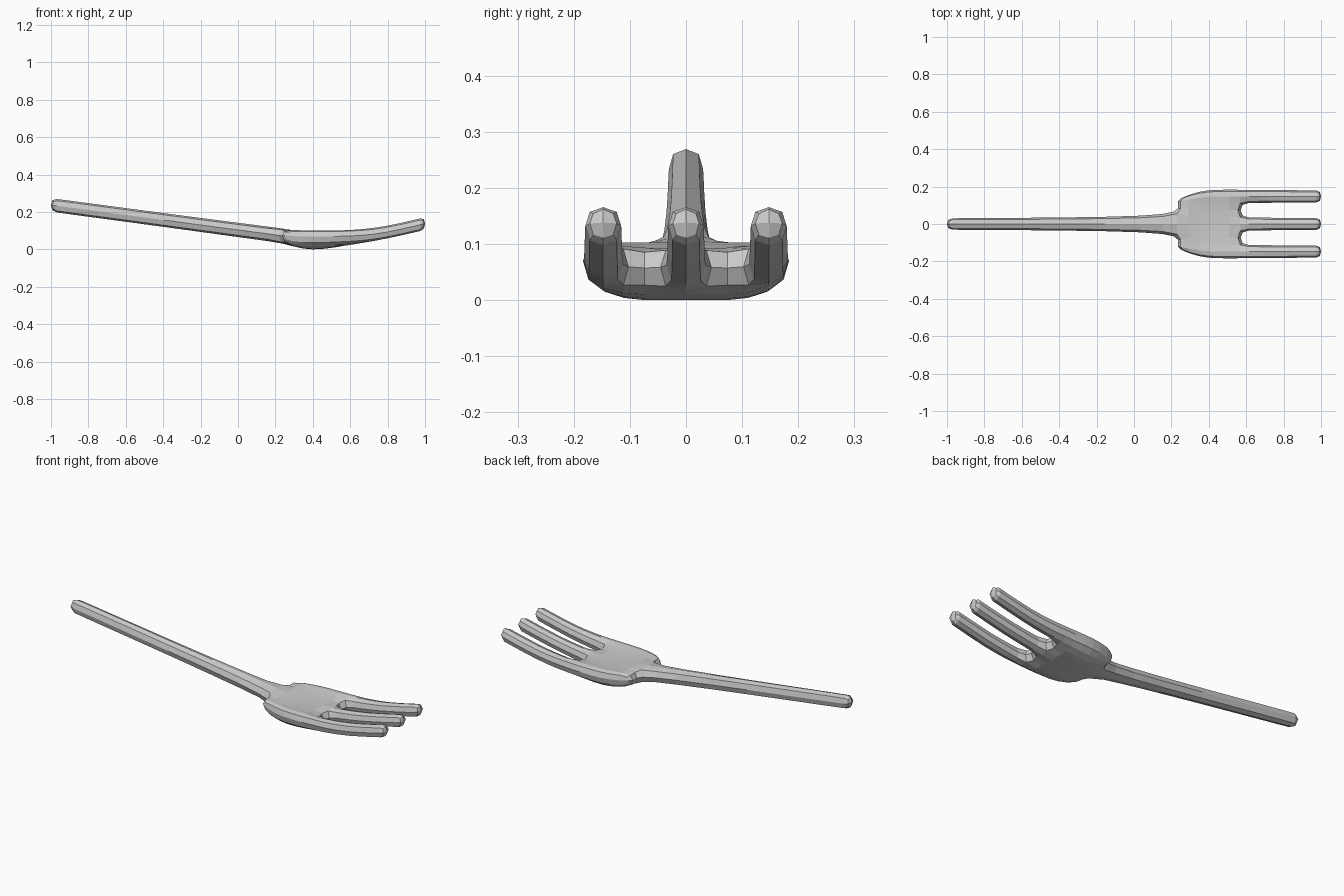
import bpy, bmesh

if "Cube" in bpy.data.objects:
    bpy.data.objects.remove(bpy.data.objects["Cube"])

# Cross-sections along the fork: x, (inner, middle, outer half widths),
# (bottom z of each), (top z of each). The handle uses the inner lane only.
STATIONS = [
    (-1.00, (0.030,), (0.202,), (0.272,)),
    (-0.94, (0.031,), (0.193,), (0.266,)),
    (-0.38, (0.034,), (0.118,), (0.191,)),
    (0.07, (0.043,), (0.056,), (0.133,)),
    (0.235, (0.064, 0.105, 0.135), (0.034, 0.034, 0.045), (0.112, 0.108, 0.104)),
    (0.35, (0.040, 0.110, 0.176), (0.0, 0.0, 0.030), (0.093, 0.096, 0.106)),
    (0.45, (0.036, 0.112, 0.184), (0.0, 0.0, 0.030), (0.089, 0.094, 0.106)),
    (0.57, (0.036, 0.112, 0.183), (0.019, 0.020, 0.034), (0.094, 0.096, 0.107)),
    (0.66, (0.034, 0.113, 0.182), (0.034, 0.034, 0.038), (0.103, 0.104, 0.110)),
    (0.78, (0.033, 0.114, 0.181), (0.054, 0.054, 0.054), (0.121, 0.121, 0.121)),
    (0.95, (0.032, 0.115, 0.180), (0.092, 0.092, 0.092), (0.159, 0.159, 0.159)),
    (1.00, (0.031, 0.116, 0.179), (0.104, 0.104, 0.104), (0.172, 0.172, 0.172)),
]
HEAD_START, TINE_START = 4, 7
COLUMNS = [(-1, 2), (-1, 1), (-1, 0), (1, 0), (1, 1), (1, 2)]

bm = bmesh.new()
cache = {}


def vert(i, k, top):
    key = (i, k, top)
    if key not in cache:
        x, ys, bots, tops = STATIONS[i]
        side, n = COLUMNS[k]
        cache[key] = bm.verts.new((x, side * ys[n], (tops if top else bots)[n]))
    return cache[key]


# Occupied cells: handle, full-width head, three tines
cells = set()
for i in range(len(STATIONS) - 1):
    lanes = (2,) if i < HEAD_START else range(5) if i < TINE_START else (0, 2, 4)
    cells.update((i, lane) for lane in lanes)


def wall(a, b):
    bm.faces.new((vert(*a, 0), vert(*b, 0), vert(*b, 1), vert(*a, 1)))


# Skin the cells: top, bottom, and a wall wherever there is no neighbour
for i, k in sorted(cells):
    corners = [(i, k), (i + 1, k), (i + 1, k + 1), (i, k + 1)]
    for top in (0, 1):
        bm.faces.new([vert(*c, top) for c in corners])
    if (i, k - 1) not in cells:
        wall(corners[0], corners[1])
    if (i + 1, k) not in cells:
        wall(corners[1], corners[2])
    if (i, k + 1) not in cells:
        wall(corners[2], corners[3])
    if (i - 1, k) not in cells:
        wall(corners[3], corners[0])

bmesh.ops.recalc_face_normals(bm, faces=bm.faces)
mesh = bpy.data.meshes.new("fork")
bm.to_mesh(mesh)
bm.free()
fork = bpy.data.objects.new("fork", mesh)
bpy.context.collection.objects.link(fork)

# One level of rounding, left flat shaded
sub = fork.modifiers.new("rounding", 'SUBSURF')
sub.levels = sub.render_levels = 1
sub.use_limit_surface = False
